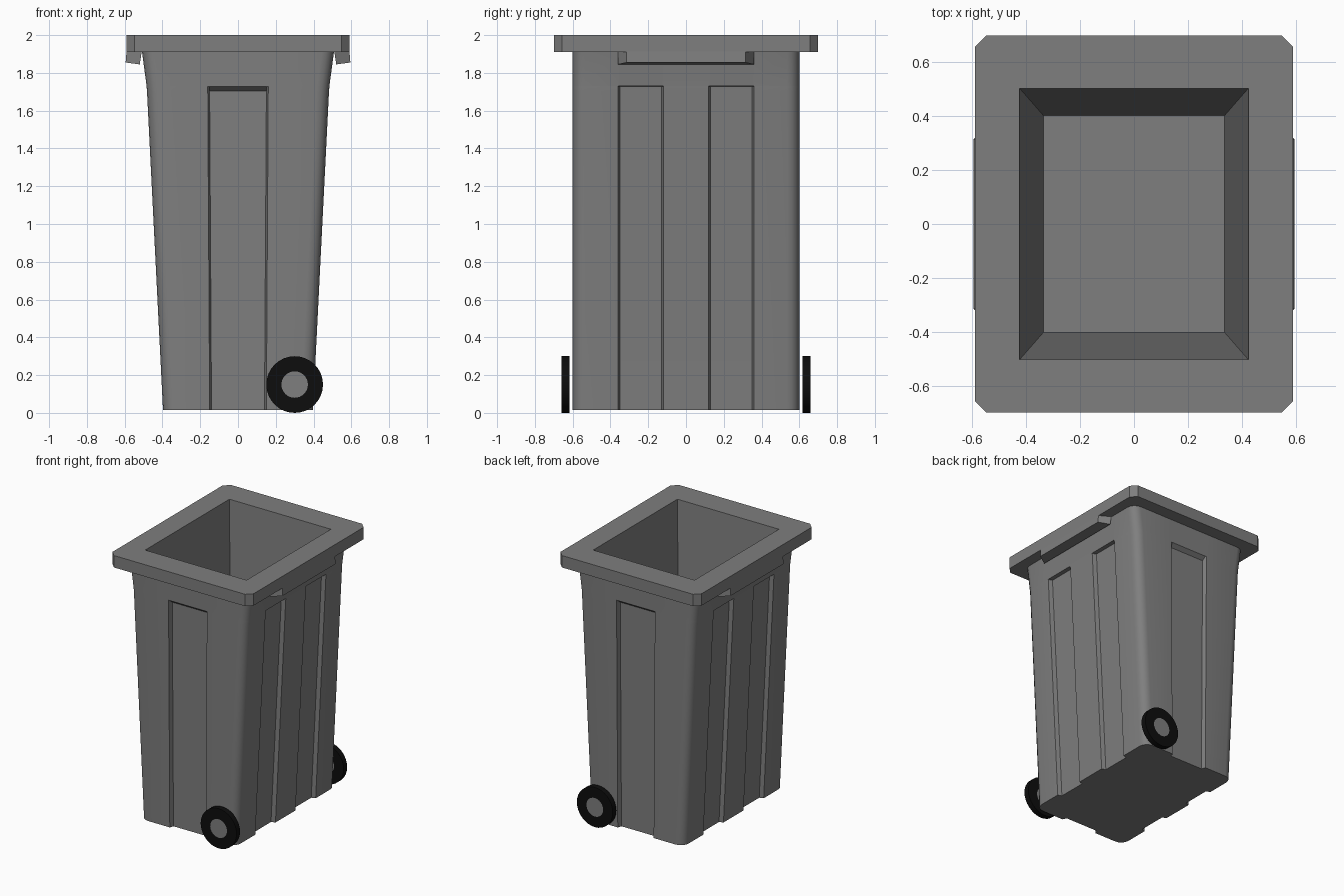
import bpy, bmesh, math
from mathutils import Vector

cube = bpy.data.objects.get("Cube")
if cube:
    bpy.data.objects.remove(cube, do_unlink=True)


def material(name, colour):
    m = bpy.data.materials.new(name)
    m.use_nodes = True
    m.diffuse_color = (*colour, 1)
    m.node_tree.nodes["Principled BSDF"].inputs["Base Color"].default_value = (*colour, 1)
    return m


grey = material("grey plastic", (0.21, 0.21, 0.21))
black = material("black rubber", (0.004, 0.004, 0.004))


def finish(name, bm, mats, smooth=True):
    bmesh.ops.remove_doubles(bm, verts=bm.verts, dist=0.0001)
    bmesh.ops.recalc_face_normals(bm, faces=bm.faces)
    mesh = bpy.data.meshes.new(name)
    bm.to_mesh(mesh)
    bm.free()
    obj = bpy.data.objects.new(name, mesh)
    bpy.context.collection.objects.link(obj)
    for m in mats:
        mesh.materials.append(m)
    if smooth:
        bpy.ops.object.select_all(action='DESELECT')
        obj.select_set(True)
        bpy.context.view_layer.objects.active = obj
        bpy.ops.object.shade_smooth_by_angle(angle=math.radians(30))
    return obj


def loft(bm, loops, cap_start=False, cap_end=False):
    """Join equal-length rings of points with quads."""
    rings = [[bm.verts.new(p) for p in loop] for loop in loops]
    n = len(rings[0])
    for a, b in zip(rings, rings[1:]):
        for i in range(n):
            j = (i + 1) % n
            bm.faces.new((a[i], a[j], b[j], b[i]))
    if cap_start:
        bm.faces.new(rings[0][::-1])
    if cap_end:
        bm.faces.new(rings[-1])
    return rings


# Body: tapered rounded box with recessed panels
HALF_Y, RADIUS, STEP = 0.6, 0.065, 0.01


def section(z, half_x, end_depth, side_depth):
    w = 0.15 + 0.006 * z
    end_panels, side_panels = [(-w, w)], [(-0.36, -0.12), (0.12, 0.36)]
    points = []
    for k in range(4):
        n = Vector((0, -1, 0)) if k == 0 else Vector((1, 0, 0)) if k == 1 else \
            Vector((0, 1, 0)) if k == 2 else Vector((-1, 0, 0))
        u = Vector((-n.y, n.x, 0))
        is_end = k % 2 == 0
        dist, half = (HALF_Y, half_x) if is_end else (half_x, HALF_Y)
        depth = end_depth if is_end else side_depth
        for a, b in (end_panels if is_end else side_panels):
            for s, d in ((a, 0), (a + STEP, depth), (b - STEP, depth), (b, 0)):
                points.append(u * s + n * (dist - d))
        centre = u * (half - RADIUS) + n * (dist - RADIUS)
        for i in range(5):
            t = math.pi / 8 * i
            points.append(centre + RADIUS * (n * math.cos(t) + u * math.sin(t)))
    return [(p.x, p.y, z) for p in points]


D = 0.03
bm = bmesh.new()
loft(bm, [section(0.015, 0.397, D, D), section(1.705, 0.482, D, D),
          section(1.729, 0.484, 0, D), section(1.731, 0.484, 0, 0),
          section(1.91, 0.508, 0, 0)], cap_start=True)
finish("bin_body", bm, [grey])


# Rim with clipped corners, continuing into the tapered inner cavity
def clipped(hx, hy, z, c):
    return [(sx * x, sy * y, z) for sx, sy, pair in (
        (1, -1, ((hx - c, hy), (hx, hy - c))), (1, 1, ((hx, hy - c), (hx - c, hy))),
        (-1, 1, ((hx - c, hy), (hx, hy - c))), (-1, -1, ((hx, hy - c), (hx - c, hy))))
        for x, y in pair]


bm = bmesh.new()
loft(bm, [clipped(0.45, 0.54, 1.91, 0), clipped(0.59, 0.698, 1.91, 0.042),
          clipped(0.59, 0.698, 2.0, 0.042), clipped(0.424, 0.503, 2.0, 0),
          clipped(0.336, 0.402, 0.1, 0)], cap_end=True)
bmesh.ops.remove_doubles(bm, verts=bm.verts, dist=0.0001)
finish("rim_and_cavity", bm, [grey], smooth=False)

# Grip lips hanging under the rim on both sides
for side, label in ((1, "left"), (-1, "right")):
    bm = bmesh.new()
    loops = []
    for x_out, x_in, z_out, z_in in ((0.595, 0.52, 1.855, 1.845), (0.59, 0.51, 1.912, 1.912)):
        loops.append([(side * x_out, -0.315, z_out), (side * x_out, 0.315, z_out),
                      (side * x_in, 0.36, z_in), (side * x_in, -0.36, z_in)])
    loft(bm, loops, cap_start=True, cap_end=True)
    finish(label + "_grip", bm, [grey], smooth=False)

# Wheels: flat black tyres with grey hub discs
SIDES = 32


def ring(r, y):
    return [(0.3 + r * math.cos(2 * math.pi * i / SIDES), y,
             0.15 + r * math.sin(2 * math.pi * i / SIDES)) for i in range(SIDES)]


for side, label in ((-1, "front"), (1, "back")):
    bm = bmesh.new()
    inner, outer = side * 0.618, side * 0.66
    loft(bm, [ring(0.07, inner), ring(0.15, inner), ring(0.15, outer), ring(0.07, outer)],
         cap_start=True, cap_end=True)
    for f in bm.faces:
        f.material_index = 1 if len(f.verts) > 4 else 0
    finish(label + "_wheel", bm, [black, grey])
